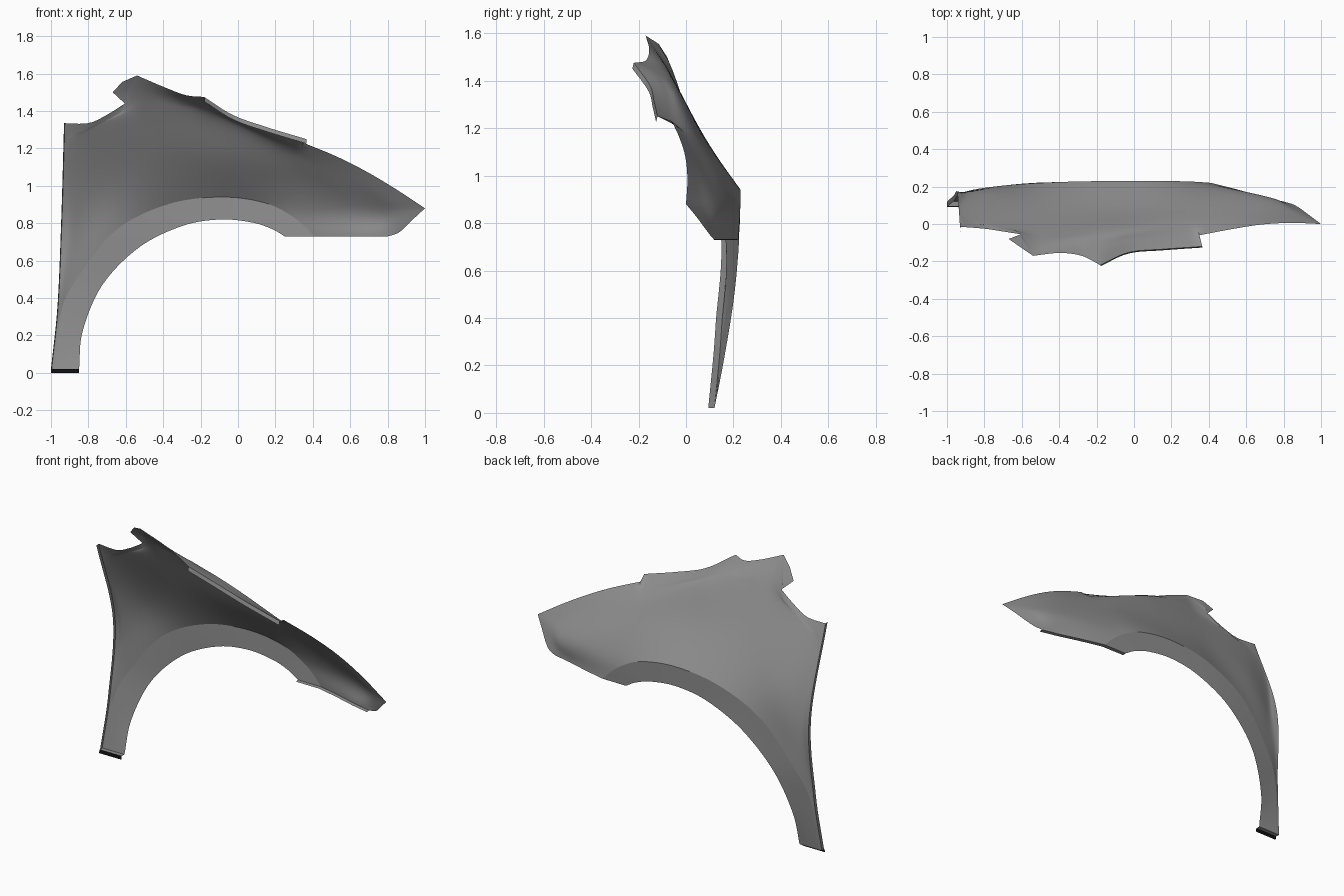
import bpy, bmesh, math
from mathutils import Vector

if "Cube" in bpy.data.objects:
    bpy.data.objects.remove(bpy.data.objects["Cube"])

STEPS = 16         # columns between two neighbouring guide points
SPANS = 8          # guide spans from the rear foot round the arch to the front


def material(name, value):
    mat = bpy.data.materials.new(name)
    mat.diffuse_color = (value, value, value, 1)
    mat.use_nodes = True
    mat.node_tree.nodes["Principled BSDF"].inputs["Base Color"].default_value = mat.diffuse_color
    return mat


GREY = material("grey_metal", 0.28)
BLACK = material("black_edge", 0.005)


def spline(pts, t):
    """Smooth curve through pts, t in guide-point units."""
    n = len(pts) - 1
    i = min(int(t), n - 1)
    u = t - i
    b, c = Vector(pts[i]), Vector(pts[i + 1])
    a = Vector(pts[i - 1]) if i > 0 else 2 * b - c
    d = Vector(pts[i + 2]) if i + 2 <= n else 2 * c - b
    return 0.5 * (2 * b + (c - a) * u + (2 * a - 5 * b + 4 * c - d) * u * u
                  + (3 * b - a - 3 * c + d) * u ** 3)


def outline_at(t):
    """Outer outline: smooth pieces that meet in corners."""
    for t0, t1, pts in outline:
        if t <= t1:
            return spline(pts, (t - t0) / (t1 - t0) * (len(pts) - 1))


def sheet(name, columns, mat=GREY):
    """Grid surface from equal-length columns of points."""
    bm = bmesh.new()
    grid = [[bm.verts.new(p) for p in col] for col in columns]
    for a, b in zip(grid, grid[1:]):
        for j in range(len(a) - 1):
            bm.faces.new((a[j], a[j + 1], b[j + 1], b[j]))
    bmesh.ops.remove_doubles(bm, verts=bm.verts, dist=0.0002)
    bm.normal_update()
    if sum(f.normal.y * f.calc_area() for f in bm.faces) < 0:
        bmesh.ops.reverse_faces(bm, faces=bm.faces)
    mesh = bpy.data.meshes.new(name)
    bm.to_mesh(mesh)
    bm.free()
    mesh.materials.append(mat)
    ob = bpy.data.objects.new(name, mesh)
    bpy.context.collection.objects.link(ob)
    bpy.ops.object.select_all(action='DESELECT')
    ob.select_set(True)
    bpy.context.view_layer.objects.active = ob
    bpy.ops.object.shade_smooth_by_angle(angle=math.radians(40))
    return ob


def flange(name, pts, offset, mat=GREY):
    """Narrow folded lip along an edge."""
    return sheet(name, [[p, p + Vector(offset)] for p in pts], mat)


# Guide curves, rear foot -> over the wheel -> front lower corner
opening = [(-.85, .12, .02), (-.83, .16, .225), (-.725, .2, .47),
           (-.53, .22, .67), (-.3, .225, .785), (-.1, .227, .82),
           (.07, .227, .805), (.18, .225, .77), (.25, .222, .73)]
crease = [(-.98, .12, .02), (-.945, .155, .33), (-.85, .185, .52),
          (-.65, .21, .765), (-.38, .225, .9), (-.1, .23, .94),
          (.14, .23, .91), (.3, .227, .83), (.41, .22, .73)]
waist = [(-.987, .12, .02), (-.953, .152, .34), (-.895, .172, .65),
         (-.76, .16, .95), (-.45, .082, 1.15), (-.12, .082, 1.15),
         (.25, .11, 1.06), (.5, .178, .87), (.55, .185, .73)]
shoulder = [(-.993, .12, .02), (-.96, .15, .35), (-.92, .165, .78),
            (-.885, .04, 1.2), (-.5, -.035, 1.37), (-.15, -.035, 1.36),
            (.31, .03, 1.15), (.72, .125, .875), (.68, .148, .73)]
# Rear edge, notch, tongue root, cowl edge, hood edge, step, nose top, nose
outline = [
    (0, 3, [(-1, .12, .02), (-.965, .15, .36), (-.945, .165, .82), (-.93, -.015, 1.335)]),
    (3, 3.625, [(-.93, -.015, 1.335), (-.8, -.025, 1.335), (-.7, -.04, 1.38), (-.605, -.055, 1.44)]),
    (3.625, 4, [(-.605, -.055, 1.44), (-.595, -.085, 1.5), (-.54, -.17, 1.59)]),
    (4, 5, [(-.54, -.17, 1.59), (-.4, -.155, 1.53), (-.28, -.17, 1.485), (-.18, -.22, 1.475)]),
    (5, 5.875, [(-.18, -.22, 1.475), (-.03, -.152, 1.38), (.15, -.135, 1.315), (.365, -.12, 1.25)]),
    (5.875, 6, [(.365, -.12, 1.25), (.35, -.06, 1.23)]),
    (6, 7, [(.35, -.06, 1.23), (.52, -.028, 1.16), (.68, -.003, 1.08), (.84, .006, .985), (1, 0, .88)]),
    (7, 8, [(1, 0, .88), (.94, .045, .825), (.89, .082, .775), (.85, .105, .745), (.8, .12, .73)])]

ts = [i / STEPS for i in range(SPANS * STEPS + 1)]
flare, panel = [], []
for t in ts:
    o, c, s, e = spline(opening, t), spline(crease, t), spline(shoulder, t), outline_at(t)
    # outward bulge where the skin rolls over towards the hood
    roll = max(0, 1 - abs(t - 4.75) / 1.0)
    rim = s.lerp(e, .55) + Vector((0, .022, .006)) * roll
    ribs = [c, spline(waist, t), s, rim, e]
    flare.append([o.lerp(c, k / 3) for k in range(4)])
    panel.append([spline(ribs, k / 6) for k in range(25)])

# Main skin and the flat wheel-arch band, meeting in a crease
sheet("fender_panel", panel)
sheet("wheel_arch_flare", flare)

# Mounting tongue beside the rear notch
tip = [(-.605, -.055, 1.44), (-.67, -.08, 1.5), (-.62, -.115, 1.555), (-.54, -.17, 1.59)]
sheet("mounting_tongue", [[outline_at(3.625 + k / 16),
                           Vector(tip[k // 2]).lerp(Vector(tip[min(k // 2 + 1, 3)]), k % 2 / 2)]
                          for k in range(7)])

# Folded lips
edge = [outline_at(t) for t in ts]
flange("rear_lip", edge[:3 * STEPS + 1], (.004, -.026, 0))
flange("hood_lip", edge[5 * STEPS:int(5.875 * STEPS) + 1], (0, -.006, -.024))
flange("front_lower_lip", flare[-1] + panel[-1][1:], (0, -.022, -.002))
foot = flare[0] + panel[0][1:]
flange("foot_lip", foot, (0, -.026, 0))
flange("foot_tab", [p + Vector((0, -.026, 0)) for p in foot], (0, -.004, -.02), BLACK)
